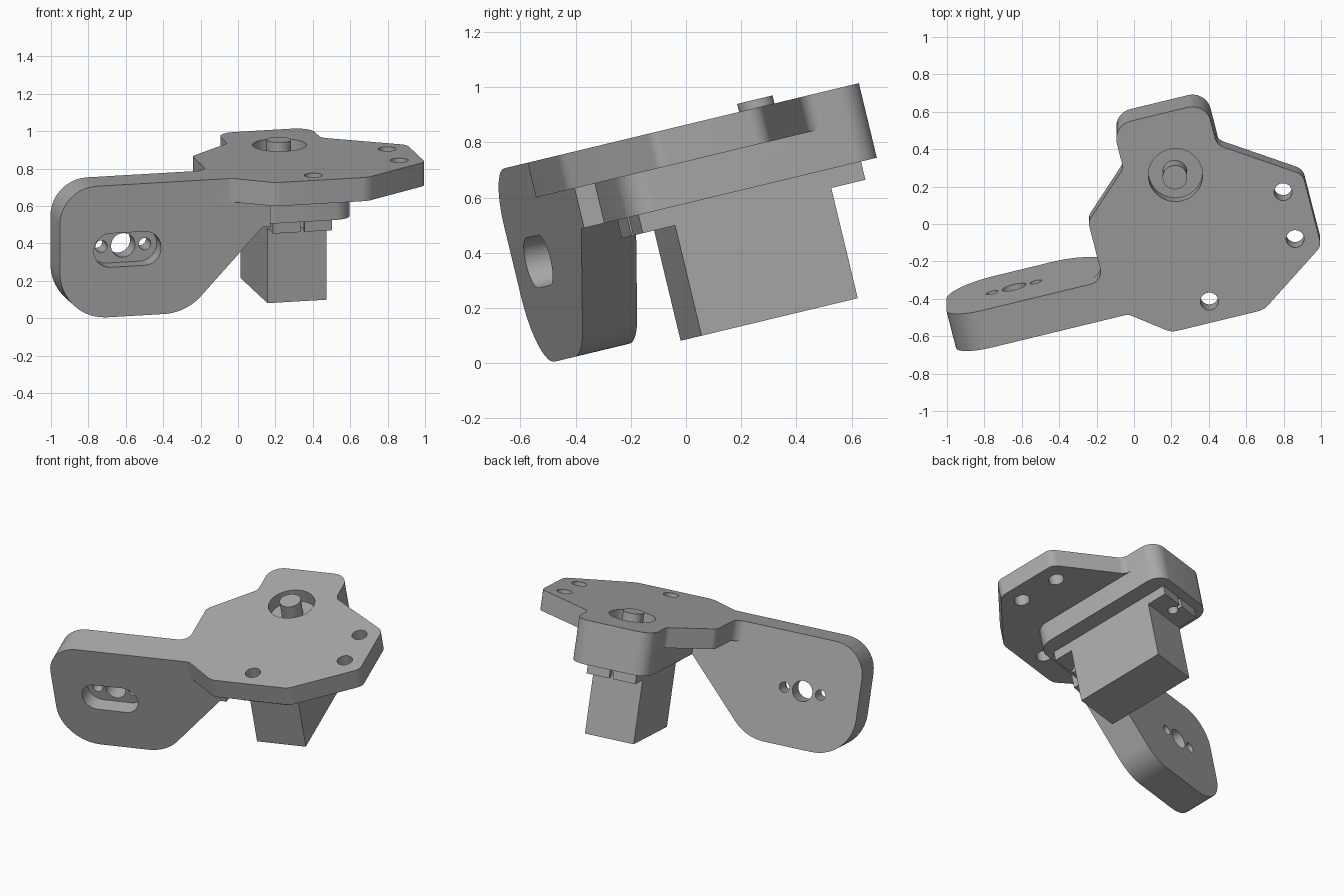
import bpy, bmesh, math
from mathutils import Matrix, Vector

cube = bpy.data.objects.get("Cube")
if cube:
    bpy.data.objects.remove(cube, do_unlink=True)

grey = bpy.data.materials.new("mid_grey")
grey.use_nodes = True
grey.diffuse_color = (0.4, 0.4, 0.4, 1)
grey.node_tree.nodes["Principled BSDF"].inputs["Base Color"].default_value = (0.4, 0.4, 0.4, 1)

# Everything is built flat, with the plate top at zero, then tilted into place
TILT = (Matrix.Translation((0, 0, 0.864)) @ Matrix.Rotation(math.radians(13.5), 4, 'X')
        @ Matrix.Rotation(math.radians(14), 4, 'Z'))


def rounded(corners, steps=10):
    """Polygon from (x, y, radius) corners, each replaced by a tangent arc."""
    out = []
    for i, (x, y, r) in enumerate(corners):
        p = Vector((x, y))
        if r == 0:
            out.append(p)
            continue
        a = (Vector(corners[i - 1][:2]) - p).normalized()
        b = (Vector(corners[(i + 1) % len(corners)][:2]) - p).normalized()
        half = a.angle(b) / 2
        centre = p + (a + b).normalized() * (r / math.sin(half))
        start = p + a * (r / math.tan(half)) - centre
        end = p + b * (r / math.tan(half)) - centre
        sweep = start.angle_signed(end)
        for k in range(steps + 1):
            out.append(centre + Matrix.Rotation(-sweep * k / steps, 2) @ start)
    return out


def circle(x, y, r, n=40):
    return [Vector((x + r * math.cos(2 * math.pi * k / n), y + r * math.sin(2 * math.pi * k / n)))
            for k in range(n)]


def box(x0, x1, y0, y1, r=0.0):
    return rounded([(x0, y0, r), (x1, y0, r), (x1, y1, r), (x0, y1, r)])


def prism(name, outline, low, high, upright=False):
    """Extrude an outline along z, or along y when upright."""
    bm = bmesh.new()
    place = (lambda p, d: (p.x, d, p.y)) if upright else (lambda p, d: (p.x, p.y, d))
    face = bm.faces.new([bm.verts.new(place(p, low)) for p in outline])
    move = (0, high - low, 0) if upright else (0, 0, high - low)
    ext = bmesh.ops.extrude_face_region(bm, geom=[face])
    bmesh.ops.translate(bm, vec=move, verts=[v for v in ext["geom"] if isinstance(v, bmesh.types.BMVert)])
    bmesh.ops.recalc_face_normals(bm, faces=bm.faces)
    mesh = bpy.data.meshes.new(name)
    bm.to_mesh(mesh)
    bm.free()
    mesh.materials.append(grey)
    obj = bpy.data.objects.new(name, mesh)
    bpy.context.scene.collection.objects.link(obj)
    return obj


def combine(target, others, operation):
    for other in others:
        mod = target.modifiers.new("combine", 'BOOLEAN')
        mod.operation, mod.solver, mod.object = operation, 'EXACT', other
    bpy.context.view_layer.update()
    mesh = bpy.data.meshes.new_from_object(target.evaluated_get(bpy.context.evaluated_depsgraph_get()))
    target.modifiers.clear()
    target.data = mesh
    for other in others:
        bpy.data.objects.remove(other, do_unlink=True)


# Bracket: thin plate, thick motor pad and hanging arm
FRONT, BACK = -0.475, -0.265
plate = prism("bracket", rounded([
    (-0.4, FRONT, 0), (-0.15, FRONT, 0.06), (0.05, -0.626, 0.1), (0.56, -0.626, 0.1),
    (0.942, -0.36, 0.06), (0.942, 0.045, 0.07), (0.535, 0.315, 0.07), (0.535, 0.553, 0.1),
    (0.018, 0.553, 0.1), (0.018, 0.31, 0.06), (-0.235, 0.07, 0.06), (-0.235, BACK, 0.07),
    (-0.4, BACK, 0)]), -0.13, 0)
pad = prism("pad", box(0.018, 0.535, -0.41, 0.553, 0.1), -0.278, -0.05)
arm = prism("arm", rounded([
    (-1.1, 0, 0.2), (-1.1, -0.724, 0.26), (-0.404, -0.724, 0.28), (0.016, -0.278, 0),
    (0.06, -0.278, 0), (0.06, -0.06, 0), (-0.15, -0.06, 0), (-0.15, 0, 0)]), FRONT, BACK, True)
combine(plate, [pad, arm], 'UNION')

# Shaft recess, screw holes, and the arm's slot with its three holes
cuts = [prism("recess", circle(0.28, 0.207, 0.145, 56), -0.085, 0.1)]
for x, y in [(0.816, -0.022), (0.816, -0.288), (0.288, -0.51)]:
    cuts.append(prism("screw_hole", circle(x, y, 0.048), -0.4, 0.1))
SLOT_X, SLOT_Z = -0.727, -0.357
cuts.append(prism("slot", box(SLOT_X - 0.185, SLOT_X + 0.185, SLOT_Z - 0.093, SLOT_Z + 0.093, 0.092),
                  FRONT - 0.1, FRONT + 0.1, True))
for dx, r in [(-0.12, 0.033), (0, 0.066), (0.12, 0.033)]:
    cuts.append(prism("arm_hole", circle(SLOT_X + dx, SLOT_Z, r), FRONT, BACK + 0.1, True))
combine(plate, cuts, 'DIFFERENCE')

# Motor: body, slotted mounting flange and output shaft
body = prism("motor_body", box(0.104, 0.428, -0.234, 0.366), -0.757, -0.3)
flange = prism("motor_flange", box(0.104, 0.428, -0.358, 0.497), -0.346, -0.278)
cuts = []
for end, side in [(-0.358, 1), (0.497, -1)]:
    hole = end + side * 0.06
    cuts.append(prism("flange_hole", circle(0.266, hole, 0.032), -0.5, -0.1))
    cuts.append(prism("flange_slit", box(0.254, 0.278, min(hole, end - side * 0.05),
                                         max(hole, end - side * 0.05)), -0.5, -0.1))
combine(flange, cuts, 'DIFFERENCE')
shaft = prism("motor_shaft", circle(0.276, 0.203, 0.066), -0.1, 0.03)

for obj in (plate, body, flange, shaft):
    obj.data.transform(TILT)
    bpy.ops.object.select_all(action='DESELECT')
    obj.select_set(True)
    bpy.context.view_layer.objects.active = obj
    bpy.ops.object.shade_smooth_by_angle(angle=math.radians(30))
